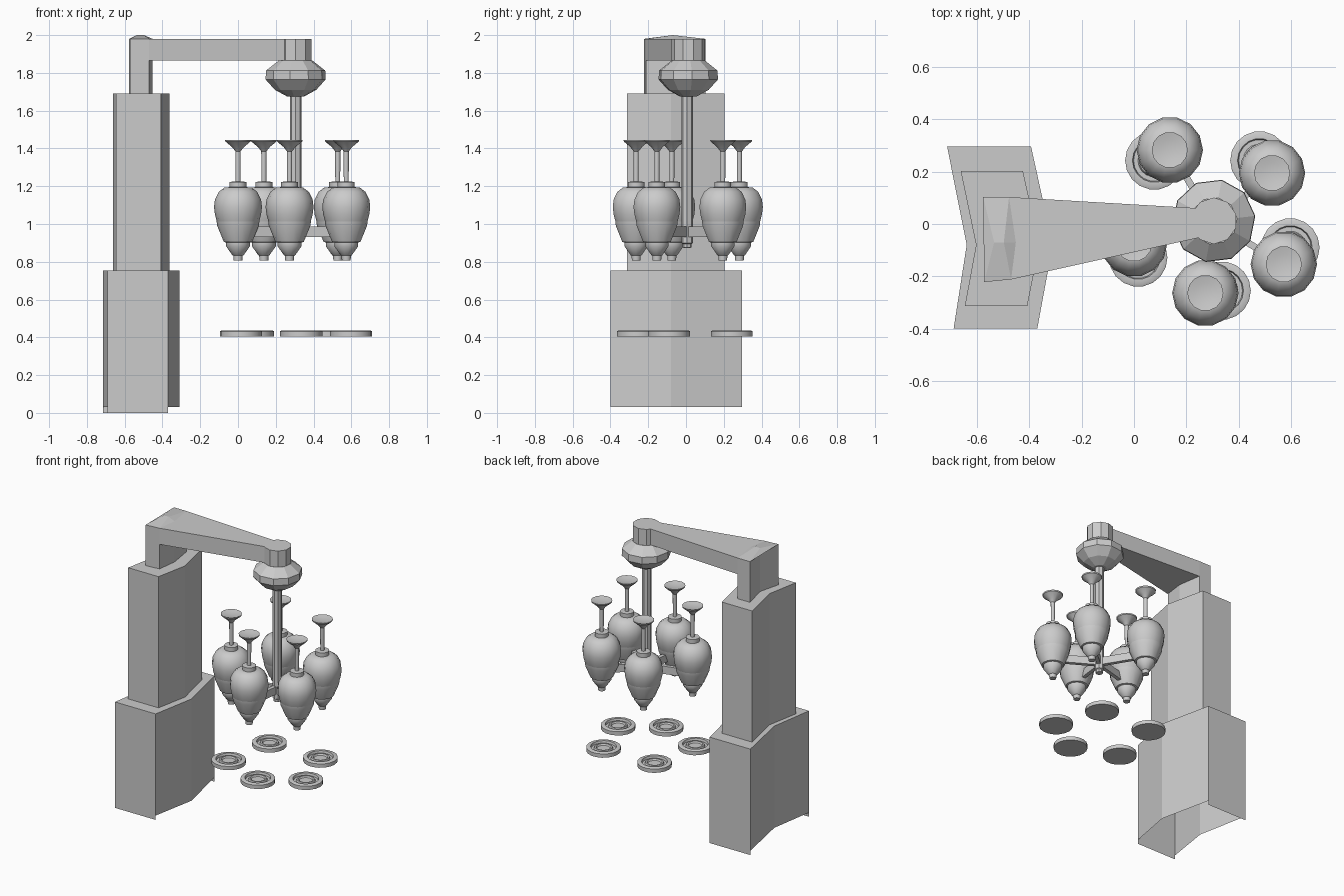
import bpy, bmesh, math
from mathutils import Matrix

if "Cube" in bpy.data.objects:
    bpy.data.objects.remove(bpy.data.objects["Cube"])


def finish(bm, name, smooth=None):
    bmesh.ops.recalc_face_normals(bm, faces=bm.faces)
    me = bpy.data.meshes.new(name)
    bm.to_mesh(me)
    bm.free()
    ob = bpy.data.objects.new(name, me)
    bpy.context.collection.objects.link(ob)
    if smooth:
        bpy.context.view_layer.objects.active = ob
        ob.select_set(True)
        bpy.ops.object.shade_smooth_by_angle(angle=math.radians(smooth))
        ob.select_set(False)
    return ob


def lathe(name, profile, n, loc, smooth=None, turn=0.0):
    """Revolve (radius, z) points about a vertical axis at loc."""
    bm = bmesh.new()
    rings = []
    for r, z in profile:
        if r == 0:
            rings.append([bm.verts.new((loc[0], loc[1], z))])
        else:
            rings.append([bm.verts.new((loc[0] + r * math.cos(turn + math.tau * i / n),
                                        loc[1] + r * math.sin(turn + math.tau * i / n), z))
                          for i in range(n)])
    for a, b in zip(rings, rings[1:]):
        for i in range(n):
            j = (i + 1) % n
            f = [a[i % len(a)], a[j % len(a)], b[j % len(b)], b[i % len(b)]]
            bm.faces.new(list(dict.fromkeys(f)))
    return finish(bm, name, smooth)


def prism(name, outline, z0, z1, top=True, bottom=True):
    """z0 and z1 may be one value or one value per outline point."""
    n = len(outline)
    lo = z0 if isinstance(z0, list) else [z0] * n
    hi = z1 if isinstance(z1, list) else [z1] * n
    bm = bmesh.new()
    a = [bm.verts.new((x, y, z)) for (x, y), z in zip(outline, lo)]
    b = [bm.verts.new((x, y, z)) for (x, y), z in zip(outline, hi)]
    for i in range(n):
        j = (i + 1) % n
        bm.faces.new((a[i], a[j], b[j], b[i]))
    # a chevron is capped by two quads
    caps = [(0, 1, 2, 5), (5, 2, 3, 4)] if n == 6 else [tuple(range(n))]
    for c in caps:
        if top:
            bm.faces.new([b[i] for i in c])
        if bottom:
            bm.faces.new([a[i] for i in c])
    return finish(bm, name)


# chevron column: open base, upper shaft, post
BASE = [(-.69, -.4), (-.37, -.4), (-.311, -.08), (-.394, .297), (-.715, .297), (-.64, -.08)]
prism("column_base", BASE, .03, .755, bottom=False)
SHAFT = [(-.647, -.313), (-.408, -.313), (-.362, -.08), (-.425, .203), (-.663, .203), (-.604, -.08)]
prism("column_shaft", SHAFT, .755, 1.69, bottom=False)
POST = [(-.573, -.222), (-.47, -.212), (-.452, -.07), (-.478, .103), (-.577, .103), (-.535, -.07)]
prism("arm_post", POST, 1.69, 1.98, bottom=False)

# base skirts at the front and back walls
for nm, i, j in (("front_skirt", 0, 1), ("back_skirt", 3, 4)):
    bm = bmesh.new()
    p, q = BASE[i], BASE[j]
    bm.faces.new([bm.verts.new(v) for v in
                  ((*p, 0), (*q, 0), (*q, .03), (*p, .03))])
    finish(bm, nm)

# crest on top of the post
CREST = [(-.573, -.222), (-.47, -.212), (-.498, -.07), (-.478, .103), (-.577, .103), (-.535, -.07)]
bm = bmesh.new()
v = [bm.verts.new((x, y, 2.0 if i in (2, 5) else 1.98)) for i, (x, y) in enumerate(CREST)]
r = bm.verts.new((-.452, -.07, 1.98))
for f in ((0, 1, 2, 5), (5, 2, 3, 4)):
    bm.faces.new([v[i] for i in f])
bm.faces.new((v[1], r, v[2]))
bm.faces.new((v[2], r, v[3]))
bm.faces.new((v[0], v[5], v[4]))
finish(bm, "post_crest")

# tapered arm
prism("arm", [(-.47, -.212), (.25, -.052), (.25, .06), (-.478, .103), (-.452, -.07)],
      1.865, 1.98)

# hub, bowl housing and drop rod
HUB = (.305, .012)
lathe("arm_hub", [(0, 1.865), (.089, 1.865), (.089, 1.98), (0, 1.98)], 10, HUB, turn=.31)
lathe("motor_bowl", [(0, 1.865), (.09, 1.865), (.158, 1.812), (.16, 1.765), (.11, 1.71),
                     (.045, 1.675), (0, 1.675)], 10, HUB, turn=.12)
lathe("drop_rod", [(0, 1.69), (.031, 1.69), (.031, .9), (.024, .895), (.024, .875), (0, .872)],
      8, (.305, .006), 30)

# upturned goblets in holders on spokes
CUPS = [(.137, .283), (.528, .195), (.573, -.154), (.273, -.264), (0, -.075)]
GOBLET = [(0, 1.437), (.04, 1.44), (.069, 1.446), (.067, 1.437), (.032, 1.408), (.014, 1.385),
          (.013, 1.225), (.045, 1.223), (.045, 1.195), (.072, 1.193), (.102, 1.17), (.122, 1.13),
          (.127, 1.09), (.122, 1.05), (.112, 1.012), (.095, .97), (0, .97)]
HOLDER = [(.1, 1.0), (.113, 1.013), (.11, .99), (.075, .905), (.063, .902), (.063, .882),
          (.03, .835), (.025, .832), (.023, .806), (0, .806)]
for k, c in enumerate(CUPS):
    lathe(f"goblet_{k}", GOBLET, 14, c, 35)
    lathe(f"goblet_holder_{k}", HOLDER, 14, c, 35)
    dx, dy = c[0] - .305, c[1] - .006
    L = math.hypot(dx, dy)
    bm = bmesh.new()
    bmesh.ops.create_cube(bm, size=1, matrix=Matrix.Translation((.305 + dx * .4, .006 + dy * .4, .96))
                          @ Matrix.Rotation(math.atan2(dy, dx), 4, 'Z')
                          @ Matrix.Diagonal((L * .8, .026, .055, 1)))
    finish(bm, f"spoke_{k}")

# low ring-topped discs
DISC = [(0, .405), (.112, .405), (.112, .432), (.104, .436), (.084, .436), (.08, .42), (.063, .42),
        (.058, .432), (.048, .432), (.042, .422), (0, .422)]
for k, c in enumerate([(.078, .243), (.48, .243), (.598, -.09), (.335, -.255), (.016, -.128)]):
    lathe(f"floor_disc_{k}", DISC, 18, c, 35)
